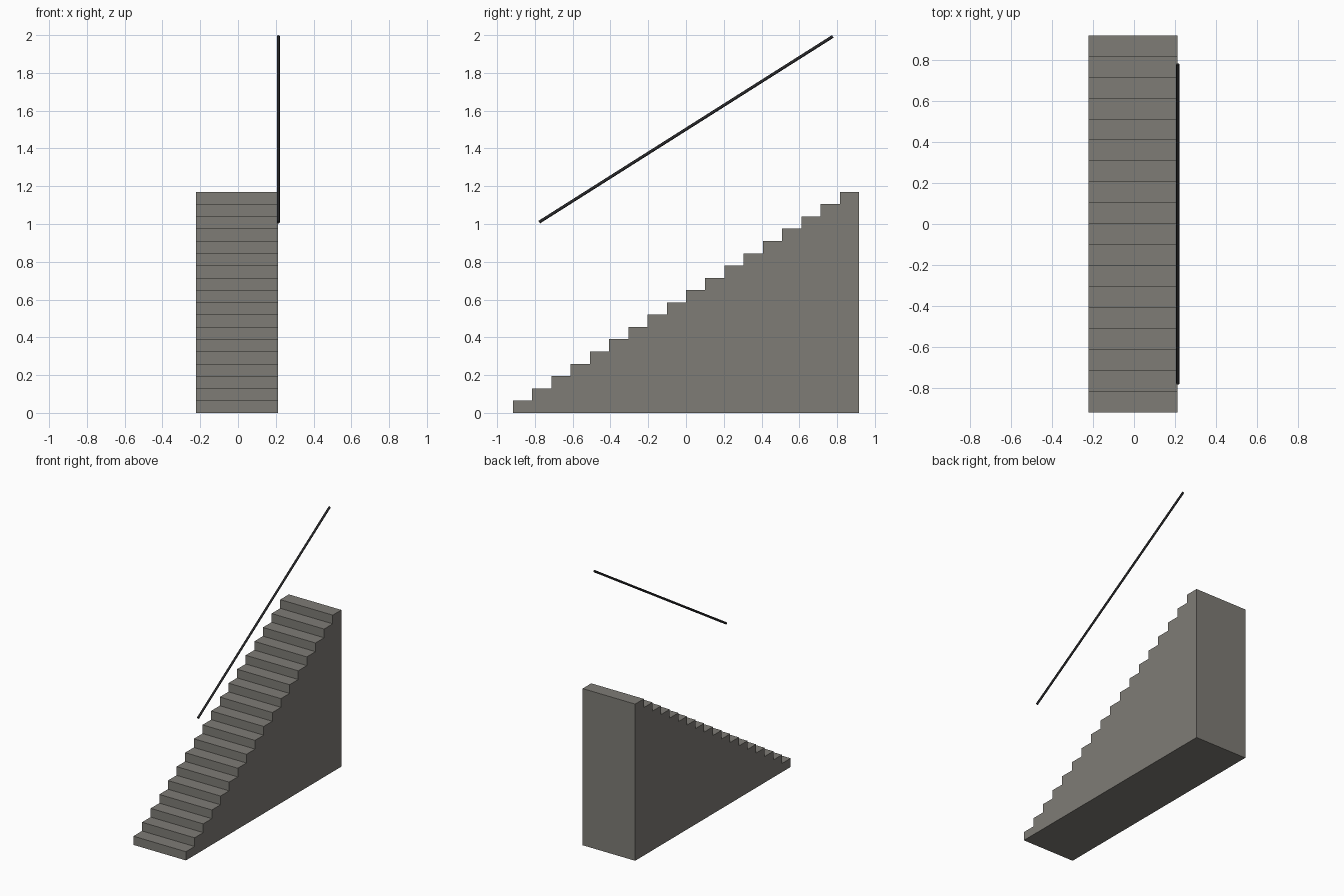
import bpy, bmesh
from mathutils import Vector

if "Cube" in bpy.data.objects:
    bpy.data.objects.remove(bpy.data.objects["Cube"])

STEPS, HALF_Y, HEIGHT = 18, 0.917, 1.17
X0, X1 = -0.222, 0.212


def material(name, rgb):
    m = bpy.data.materials.new(name)
    m.diffuse_color = (*rgb, 1)
    m.use_nodes = True
    m.node_tree.nodes["Principled BSDF"].inputs["Base Color"].default_value = m.diffuse_color
    return m


def add_object(name, bm, mat):
    bmesh.ops.recalc_face_normals(bm, faces=bm.faces)
    mesh = bpy.data.meshes.new(name)
    bm.to_mesh(mesh)
    bm.free()
    mesh.materials.append(mat)
    obj = bpy.data.objects.new(name, mesh)
    bpy.context.collection.objects.link(obj)
    return obj


stone = material("warm grey stone", (0.21, 0.20, 0.18))
dark_metal = material("dark metal", (0.02, 0.02, 0.022))

# Solid staircase: stepped side profile extruded across the width
run, rise = 2 * HALF_Y / STEPS, HEIGHT / STEPS
profile = [(-HALF_Y, 0)]
for i in range(STEPS):
    y = -HALF_Y + i * run
    profile += [(y, (i + 1) * rise), (y + run, (i + 1) * rise)]
profile.append((HALF_Y, 0))

bm = bmesh.new()
side = bm.faces.new([bm.verts.new((X0, y, z)) for y, z in profile])
ext = bmesh.ops.extrude_face_region(bm, geom=[side], use_keep_orig=True)
bmesh.ops.translate(bm, vec=(X1 - X0, 0, 0),
                    verts=[v for v in ext["geom"] if isinstance(v, bmesh.types.BMVert)])
add_object("staircase", bm, stone)

# Sloping round handrail floating above the right edge
low, high = Vector((0.2135, -0.777, 1.010)), Vector((0.2135, 0.777, 1.993))
axis = high - low
bm = bmesh.new()
bmesh.ops.create_cone(bm, cap_ends=True, segments=12, radius1=0.008,
                      radius2=0.008, depth=axis.length)
rail = add_object("handrail", bm, dark_metal)
rail.rotation_euler = axis.to_track_quat("Z", "Y").to_euler()
rail.location = (low + high) / 2
for p in rail.data.polygons:
    p.use_smooth = len(p.vertices) == 4
